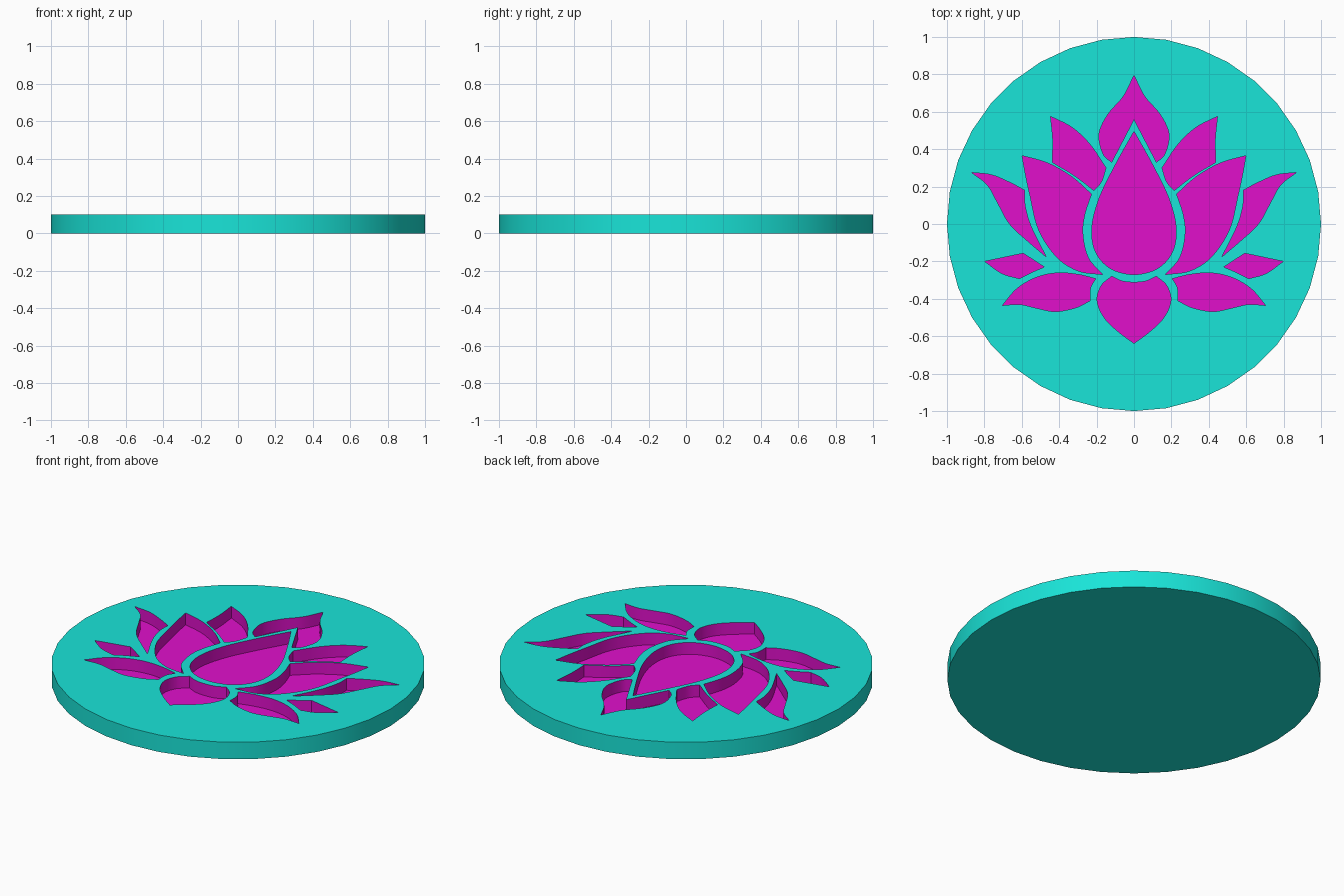
import bpy, bmesh, math
from mathutils import Vector

if "Cube" in bpy.data.objects:
    bpy.data.objects.remove(bpy.data.objects["Cube"])

THICK, FLOOR, STEPS = 0.1, 0.03, 5


def material(name, color):
    m = bpy.data.materials.new(name)
    m.diffuse_color = color
    m.use_nodes = True
    m.node_tree.nodes["Principled BSDF"].inputs["Base Color"].default_value = m.diffuse_color
    return m


def flip(side):
    return [(-x, y) for x, y in reversed(side)]


def spline(pts):
    """Smooth curve through the points of one side, without its last point."""
    p = [Vector(q) for q in pts]
    if len(p) == 2:
        return [p[0]]
    p = [2 * p[0] - p[1]] + p + [2 * p[-1] - p[-2]]
    out = []
    for a, b, c, d in zip(p, p[1:], p[2:], p[3:]):
        for i in range(STEPS):
            t = i / STEPS
            out.append(0.5 * (2 * b + (c - a) * t + (2 * a - 5 * b + 4 * c - d) * t * t
                              + (3 * b - a - 3 * c + d) * t ** 3))
    return out


def outline(sides):
    return [v for s in sides for v in spline(s)]


# Petals on the centre line: right halves, completed by mirroring
drop = [(0, .495), (.1, .315), (.185, .14), (.225, -.02), (.205, -.15), (.125, -.238), (0, -.27)]
crown = [(0, .795), (.055, .685), (.14, .585), (.187, .48), (.165, .375), (.12, .33)]
notch = [(.12, .33), (0, .56)]
base = [(0, -.638), (.085, -.575), (.16, -.5), (.197, -.41), (.175, -.33), (.12, -.28)]
base_top = [(.12, -.28), (.065, -.305), (0, -.312)]
centre_petals = [
    [drop + flip(drop)[1:]],
    [crown, notch, flip(notch), flip(crown)],
    [base, base_top + flip(base_top)[1:], flip(base)],
]

# Side petals: each is a list of sides running corner to corner
upper = [
    [(.446, .575), (.434, .45), (.437, .33)],
    [(.437, .33), (.32, .26), (.215, .18)],
    [(.215, .18), (.175, .225), (.15, .3)],
    [(.15, .3), (.235, .425), (.33, .515), (.446, .575)],
]
large = [
    [(.598, .365), (.58, .265), (.555, .15), (.51, -.03), (.415, -.175), (.3, -.25), (.168, -.27)],
    [(.168, -.27), (.245, -.18), (.274, -.055), (.264, .05), (.228, .16)],
    [(.228, .16), (.33, .25), (.46, .325), (.598, .365)],
]
outer = [
    [(.868, .275), (.76, .262), (.66, .22), (.585, .18)],
    [(.585, .18), (.583, .1), (.55, -.015), (.47, -.175)],
    [(.47, -.175), (.57, -.09), (.665, 0), (.73, .115), (.785, .21), (.868, .275)],
]
small = [
    [(.798, -.2), (.592, -.157)],
    [(.592, -.157), (.48, -.23)],
    [(.48, -.23), (.55, -.26), (.612, -.292)],
    [(.612, -.292), (.705, -.265), (.798, -.2)],
]
lower = [
    [(.703, -.435), (.625, -.345), (.52, -.285), (.41, -.262), (.3, -.27), (.205, -.293)],
    [(.205, -.293), (.232, -.34), (.235, -.41)],
    [(.235, -.41), (.31, -.447), (.42, -.468), (.52, -.45), (.61, -.43), (.703, -.435)],
]
loops = [outline(s) for s in centre_petals]
for sides in (upper, large, outer, small, lower):
    right = outline(sides)
    loops += [right, [Vector((-v.x, v.y)) for v in reversed(right)]]


def prisms(name, polys, z0, z1, mat):
    bm = bmesh.new()
    for poly in polys:
        face = bm.faces.new([bm.verts.new((v[0], v[1], z0)) for v in poly])
        ext = bmesh.ops.extrude_face_region(bm, geom=[face], use_keep_orig=True)
        top = [g for g in ext["geom"] if isinstance(g, bmesh.types.BMVert)]
        bmesh.ops.translate(bm, verts=top, vec=(0, 0, z1 - z0))
    bmesh.ops.recalc_face_normals(bm, faces=bm.faces)
    me = bpy.data.meshes.new(name)
    bm.to_mesh(me)
    bm.free()
    me.materials.append(mat)
    ob = bpy.data.objects.new(name, me)
    bpy.context.collection.objects.link(ob)
    return ob


# Round plate with 36 sides
circle = [(math.cos(math.radians(10 * i)), math.sin(math.radians(10 * i))) for i in range(36)]
plate = prisms("flower_plate", [circle], 0, THICK, material("turquoise", (.01, .78, .69, 1)))

# Petal recesses cut into the top, keeping the cutter's colour
cutter = prisms("petal_cutter", loops, FLOOR, THICK + .1, material("magenta", (.75, .005, .6, 1)))
cutter.hide_render = True
mod = plate.modifiers.new("petal_recesses", 'BOOLEAN')
mod.operation = 'DIFFERENCE'
mod.solver = 'EXACT'
mod.material_mode = 'TRANSFER'
mod.object = cutter
bpy.context.view_layer.objects.active = plate
plate.select_set(True)
bpy.ops.object.modifier_apply(modifier=mod.name)
bpy.data.objects.remove(cutter)
bpy.ops.object.shade_smooth_by_angle(angle=math.radians(30))
